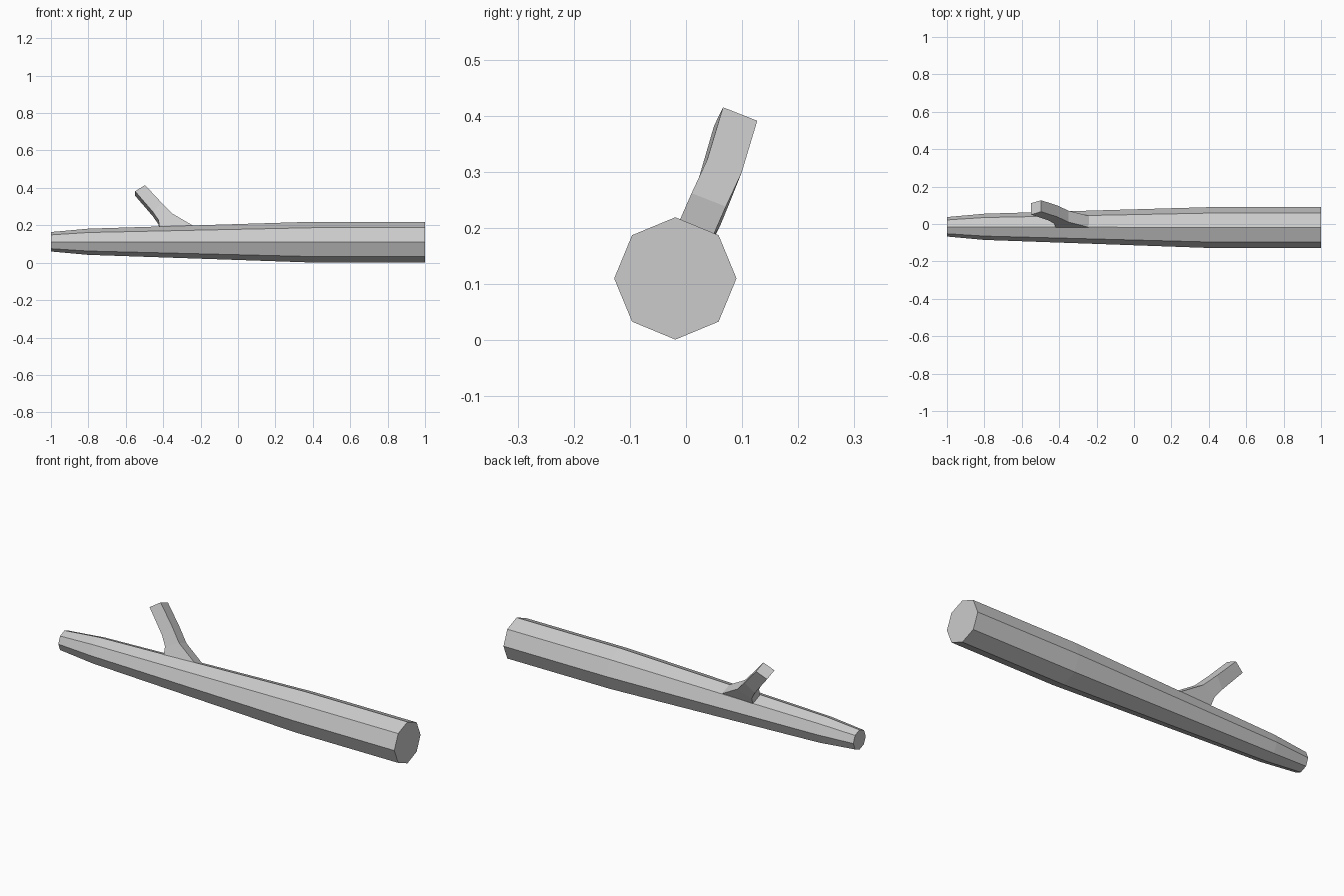
import bpy, bmesh
from math import cos, sin, pi

if "Cube" in bpy.data.objects:
    bpy.data.objects.remove(bpy.data.objects["Cube"])


def loft(name, rings, cap_start=True):
    """Skin a list of equal-sized point rings and cap the ends."""
    bm = bmesh.new()
    loops = [[bm.verts.new(p) for p in ring] for ring in rings]
    n = len(loops[0])
    for a, b in zip(loops, loops[1:]):
        for i in range(n):
            j = (i + 1) % n
            bm.faces.new((a[i], a[j], b[j], b[i]))
    if cap_start:
        bm.faces.new(loops[0])
    bm.faces.new(loops[-1])
    bmesh.ops.recalc_face_normals(bm, faces=bm.faces)
    mesh = bpy.data.meshes.new(name)
    bm.to_mesh(mesh)
    bm.free()
    obj = bpy.data.objects.new(name, mesh)
    bpy.context.collection.objects.link(obj)
    return obj


# Log: tapered eight-sided trunk lying along x
CY, CZ = -0.019, 0.11


def octagon(x, r, cy=CY, cz=CZ):
    return [(x, cy + r * cos(i * pi / 4), cz + r * sin(i * pi / 4)) for i in range(8)]


loft("log", [octagon(-1, 0.052, -0.015, 0.112), octagon(-0.8, 0.070, -0.015, 0.112),
             octagon(0.4, 0.109), octagon(1, 0.109)])

# Branch stub: four-sided, growing from the upper back facet and leaning to -x
# each row: lower side x, y, z, then upper side x, y, z (front corners)
sections = [
    (-0.42, -0.018, 0.193, -0.24, -0.018, 0.198),
    (-0.425, 0.000, 0.228, -0.35, 0.010, 0.262),
    (-0.455, 0.018, 0.272, -0.41, 0.038, 0.322),
    (-0.55, 0.050, 0.382, -0.497, 0.066, 0.415),
]
DY, DZ = 0.061, -0.024  # width of the branch across the facet
rings = []
for lx, ly, lz, ux, uy, uz in sections:
    rings.append([(lx, ly, lz), (ux, uy, uz),
                  (ux, uy + DY, uz + DZ), (lx, ly + DY, lz + DZ)])
loft("branch_stub", rings, cap_start=False)
